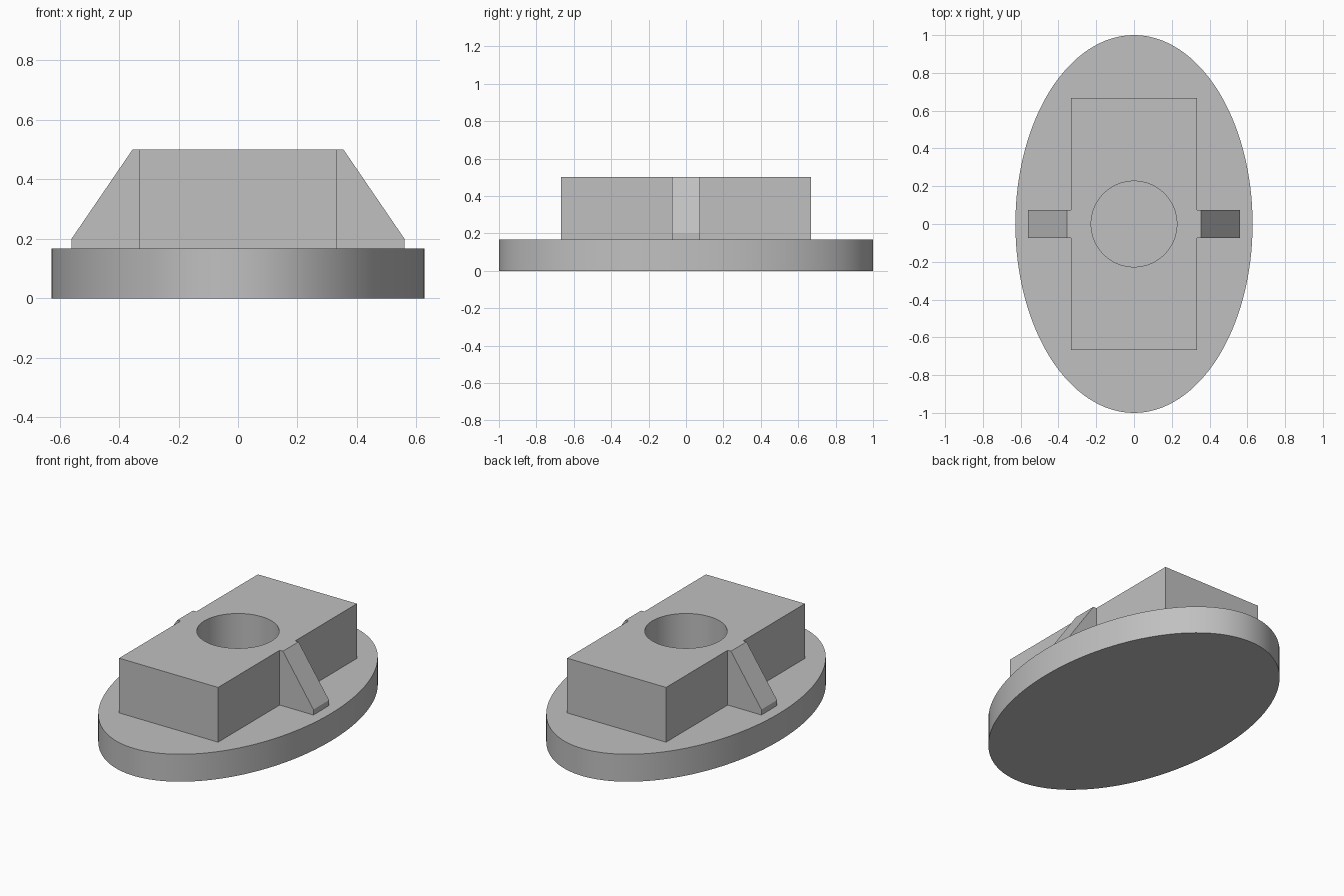
import bpy
import bmesh
import math

cube = bpy.data.objects.get("Cube")
if cube:
    bpy.data.objects.remove(cube, do_unlink=True)

BASE_TOP, TOP = 0.167, 0.5
BLOCK_X, BLOCK_Y = 0.333, 0.667

grey = bpy.data.materials.new("plain_grey")
grey.use_nodes = True
grey.diffuse_color = (0.53, 0.53, 0.53, 1)
grey.node_tree.nodes["Principled BSDF"].inputs["Base Color"].default_value = grey.diffuse_color


def prism(name, outline, offset):
    """Extrude a closed outline of 3D points along an offset vector."""
    bm = bmesh.new()
    face = bm.faces.new([bm.verts.new(p) for p in outline])
    extruded = bmesh.ops.extrude_face_region(bm, geom=[face], use_keep_orig=True)
    moved = [v for v in extruded["geom"] if isinstance(v, bmesh.types.BMVert)]
    bmesh.ops.translate(bm, verts=moved, vec=offset)
    bmesh.ops.recalc_face_normals(bm, faces=bm.faces)
    mesh = bpy.data.meshes.new(name)
    bm.to_mesh(mesh)
    bm.free()
    mesh.materials.append(grey)
    obj = bpy.data.objects.new(name, mesh)
    bpy.context.collection.objects.link(obj)
    return obj


def ellipse(rx, ry, z, sides):
    angles = [2 * math.pi * i / sides for i in range(sides)]
    return [(rx * math.cos(a), ry * math.sin(a), z) for a in angles]


def activate(obj):
    bpy.ops.object.select_all(action="DESELECT")
    obj.select_set(True)
    bpy.context.view_layer.objects.active = obj


# Oval base plate
base = prism("oval_base", ellipse(0.628, 1.0, 0, 128), (0, 0, BASE_TOP))

# Rectangular block with a round bore down to the plate
corners = [(-1, -1), (1, -1), (1, 1), (-1, 1)]
block = prism("block", [(x * BLOCK_X, y * BLOCK_Y, BASE_TOP) for x, y in corners],
              (0, 0, TOP - BASE_TOP))
cutter = prism("bore_cutter", ellipse(0.227, 0.227, 0, 96), (0, 0, 1))
cutter.hide_render = True
bore = block.modifiers.new("bore", "BOOLEAN")
bore.operation = "DIFFERENCE"
bore.solver = "EXACT"
bore.object = cutter
activate(block)
bpy.ops.object.modifier_apply(modifier=bore.name)
bpy.data.objects.remove(cutter, do_unlink=True)

# Sloped side ribs
profile = [(BLOCK_X, BASE_TOP), (0.56, BASE_TOP), (0.56, 0.2), (0.355, TOP), (BLOCK_X, TOP)]
for side, name in ((1, "left_rib"), (-1, "right_rib")):
    prism(name, [(side * x, -0.075, z) for x, z in profile], (0, 0.15, 0))

# Smooth the round walls only
for obj in (base, block):
    activate(obj)
    bpy.ops.object.shade_smooth_by_angle(angle=math.radians(30))
